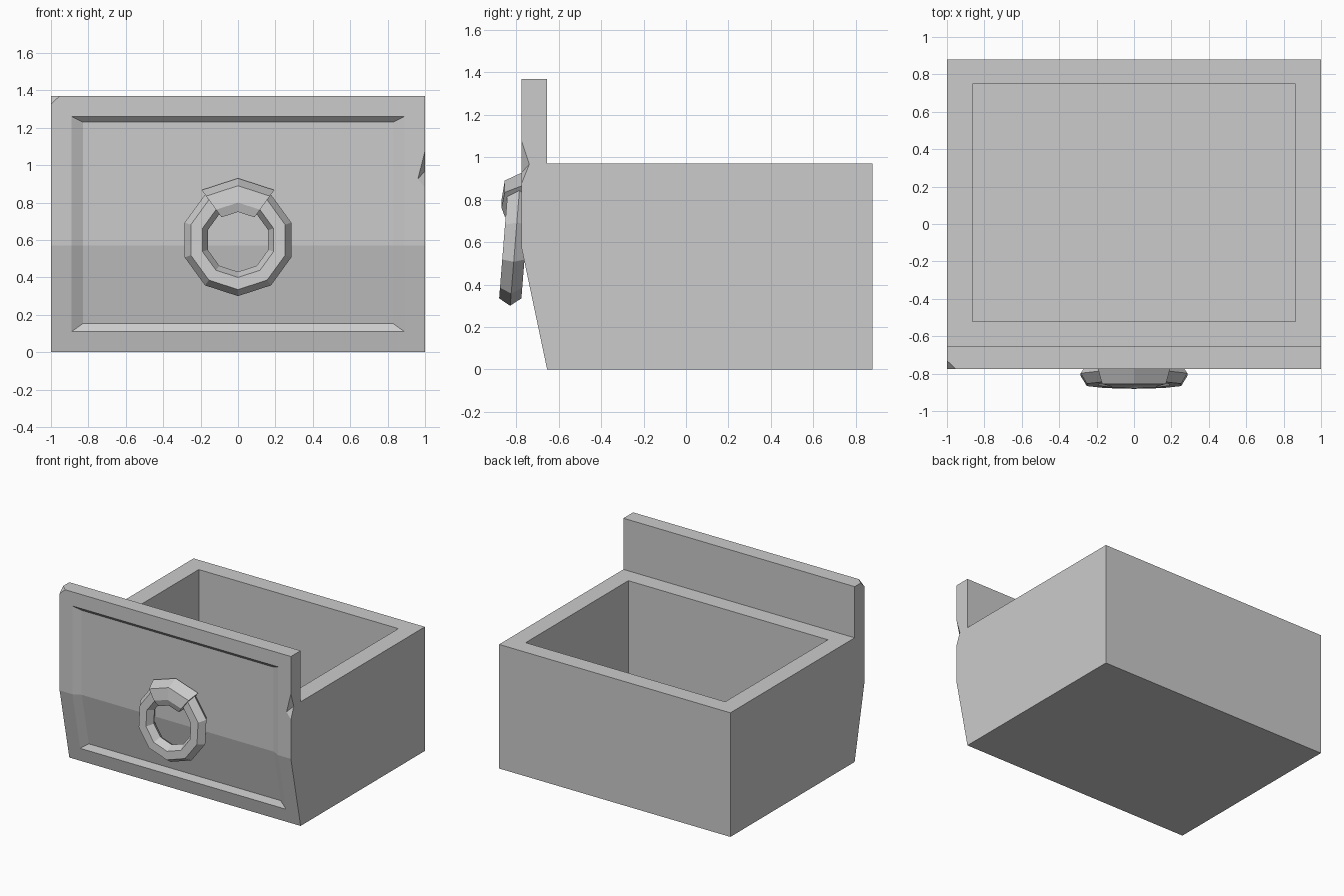
import bpy
import bmesh
from math import radians, cos, sin
from mathutils import Vector

cube = bpy.data.objects.get("Cube")
if cube:
    bpy.data.objects.remove(cube, do_unlink=True)

grey = bpy.data.materials.new("plain grey")
grey.use_nodes = True
colour = (0.6, 0.6, 0.6, 1)
grey.diffuse_color = colour
grey.node_tree.nodes["Principled BSDF"].inputs["Base Color"].default_value = colour


def finish(bm, name):
    bmesh.ops.remove_doubles(bm, verts=bm.verts, dist=0.0001)
    bmesh.ops.recalc_face_normals(bm, faces=bm.faces)
    mesh = bpy.data.meshes.new(name)
    bm.to_mesh(mesh)
    bm.free()
    mesh.materials.append(grey)
    obj = bpy.data.objects.new(name, mesh)
    bpy.context.collection.objects.link(obj)
    return obj


def hull(points, name):
    bm = bmesh.new()
    for p in points:
        bm.verts.new(p)
    bmesh.ops.convex_hull(bm, input=bm.verts)
    return finish(bm, name)


def cut(obj, cutter):
    mod = obj.modifiers.new("cut", "BOOLEAN")
    mod.object = cutter
    mod.operation = "DIFFERENCE"
    mod.solver = "EXACT"
    bpy.context.view_layer.objects.active = obj
    bpy.ops.object.modifier_apply(modifier=mod.name)
    bpy.data.objects.remove(cutter, do_unlink=True)


def sweep(profile, angles, name, closed, centre=(0, -0.805, 0.6), tilt=0.0):
    """Sweep an (outward, y) profile around a centre in the front plane."""
    bm = bmesh.new()
    rows = []
    for a in angles:
        row = []
        for r, y in profile:
            z = r * sin(radians(a))
            row.append(bm.verts.new(Vector(centre) + Vector((r * cos(radians(a)), y + tilt * z, z))))
        rows.append(row)
    n = len(profile)
    pairs = list(zip(rows, rows[1:])) + ([(rows[-1], rows[0])] if closed else [])
    for a, b in pairs:
        for i in range(n):
            j = (i + 1) % n
            bm.faces.new((a[i], a[j], b[j], b[i]))
    if not closed:
        bm.faces.new(rows[0])
        bm.faces.new(rows[-1])
    return finish(bm, name)


# Drawer body: side outline, with the bent front filled in separately
FRONT, BACK, PANEL, BEND, RIM, TOP = -0.775, 0.88, -0.655, 0.57, 0.97, 1.37


def front_y(z):
    return FRONT + max(0, BEND - z) / BEND * (PANEL - FRONT)


outline = [(PANEL, 0), (BACK, 0), (BACK, RIM), (PANEL, RIM), (PANEL, TOP), (FRONT, TOP), (FRONT, BEND)]
bm = bmesh.new()
sides = [[bm.verts.new((x, y, z)) for y, z in outline] for x in (-1, 1)]
for side in sides:
    bm.faces.new(side)
for i in range(5):
    bm.faces.new((sides[0][i], sides[0][i + 1], sides[1][i + 1], sides[1][i]))

# Bent front with a shallow bevelled recess: border, lip and floor loops
loops = []
for x, low, high, depth in ((1, 0, TOP, 0), (0.89, 0.11, 1.26, 0), (0.83, 0.153, 1.23, 0.03)):
    corners = [(-x, low), (x, low), (x, BEND), (x, high), (-x, high), (-x, BEND)]
    loops.append([bm.verts.new((px, front_y(z) + depth, z)) for px, z in corners])
for a, b in zip(loops, loops[1:]):
    for i in range(6):
        j = (i + 1) % 6
        bm.faces.new((a[i], a[j], b[j], b[i]))
f = loops[-1]
bm.faces.new((f[0], f[1], f[2], f[5]))
bm.faces.new((f[5], f[2], f[3], f[4]))
body = finish(bm, "drawer_body")

# Open storage space
cut(body, hull([(x, y, z) for x in (-0.863, 0.863) for y in (-0.52, 0.748) for z in (0.13, 1.2)], "cavity_cutter"))

# Chipped top corner and nicked edge
cut(body, hull([(-1.02, -0.795, 1.29), (-0.91, -0.795, 1.39), (-1.02, -0.69, 1.39), (-1.1, -0.9, 1.5)], "corner_cutter"))
cut(body, hull([(1.002, FRONT - 0.002, 1.09), (1.002, FRONT - 0.002, 0.87), (0.96, FRONT - 0.002, 0.925),
                (1.002, -0.737, 0.97), (1.1, -0.85, 0.97)], "nick_cutter"))

# Hanging ring pull
ring_profile = [(0.3, 0), (0.265, -0.055), (0.2, -0.055), (0.17, 0), (0.2, 0.05), (0.265, 0.05)]
sweep(ring_profile, range(-90, 270, 36), "ring_pull", True, tilt=0.08)

# Bracket that holds the ring
bracket_profile = [(0.33, 0.035), (0.29, -0.05), (0.2, -0.065), (0.15, -0.05), (0.15, 0.035)]
sweep(bracket_profile, (54, 90, 126), "ring_bracket", False)
